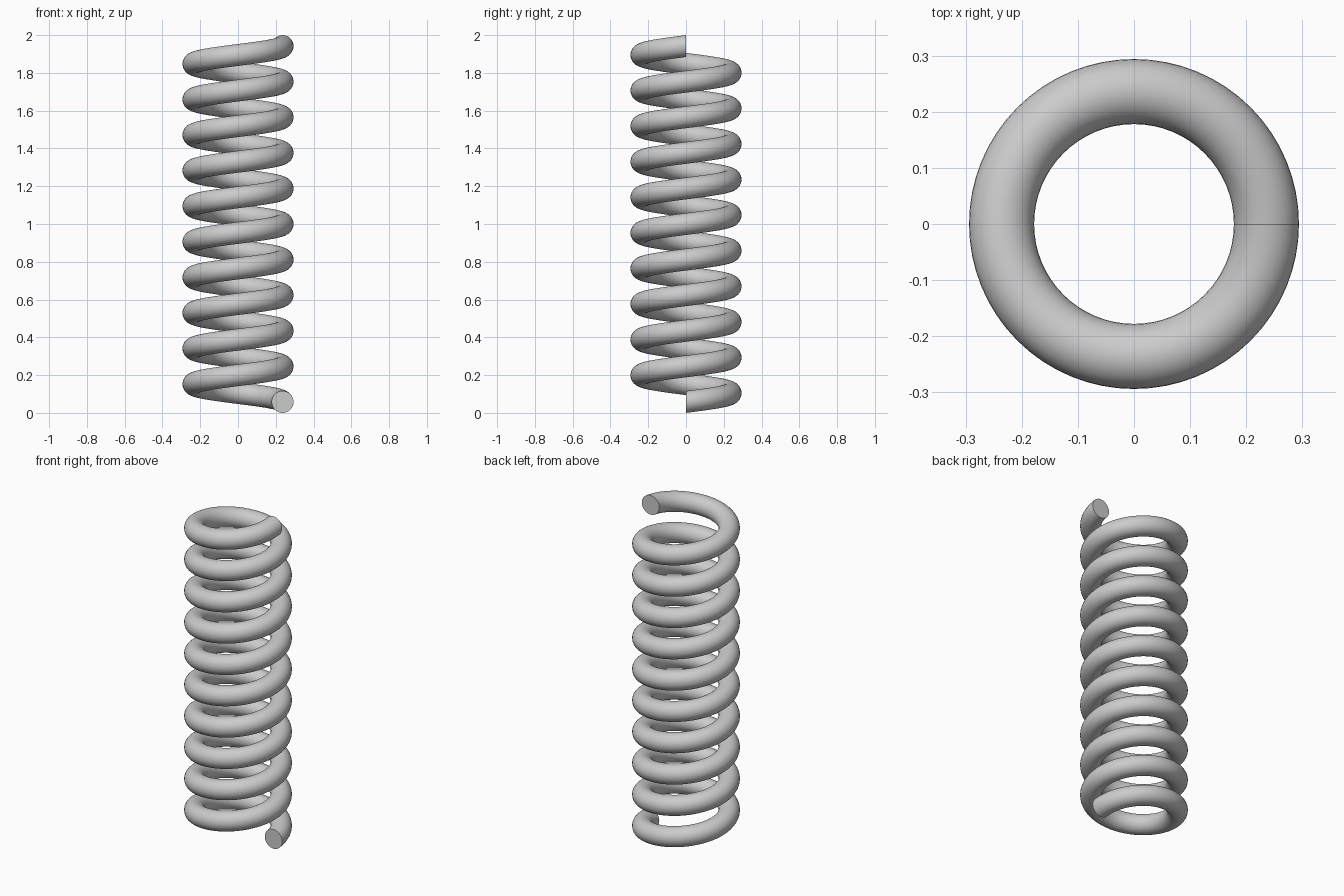
import bpy, bmesh
from math import cos, sin, tau, radians

cube = bpy.data.objects.get("Cube")
if cube:
    bpy.data.objects.remove(cube, do_unlink=True)

COIL_RADIUS = 0.236
WIRE_RADIUS = 0.058
HEIGHT = 2.0
TURNS = 10
STEPS = 64      # rings per turn
SIDES = 32      # points around the wire

# Plain grey metal
grey = bpy.data.materials.new("grey_metal")
grey.use_nodes = True
colour = (0.6, 0.6, 0.6, 1)
grey.diffuse_color = colour
grey.node_tree.nodes["Principled BSDF"].inputs["Base Color"].default_value = colour


def wire_ring(bm, t):
    """Upright circle of wire at fraction t along the helix."""
    a = tau * TURNS * t
    z = WIRE_RADIUS + (HEIGHT - 2 * WIRE_RADIUS) * t
    ring = []
    for i in range(SIDES):
        b = tau * i / SIDES
        r = COIL_RADIUS + WIRE_RADIUS * cos(b)
        ring.append(bm.verts.new((r * cos(a), r * sin(a), z + WIRE_RADIUS * sin(b))))
    return ring


# Coil: rings swept up the helix, closed by a flat cap at each end
bm = bmesh.new()
count = TURNS * STEPS
rings = [wire_ring(bm, i / count) for i in range(count + 1)]
for low, high in zip(rings, rings[1:]):
    for i in range(SIDES):
        j = (i + 1) % SIDES
        bm.faces.new((low[i], low[j], high[j], high[i]))
bm.faces.new(rings[0])
bm.faces.new(rings[-1])
bmesh.ops.recalc_face_normals(bm, faces=bm.faces[:])

mesh = bpy.data.meshes.new("coil_spring")
bm.to_mesh(mesh)
bm.free()
mesh.materials.append(grey)
spring = bpy.data.objects.new("coil_spring", mesh)
bpy.context.collection.objects.link(spring)

# Smooth wire with crisp cap edges
bpy.ops.object.select_all(action='DESELECT')
spring.select_set(True)
bpy.context.view_layer.objects.active = spring
bpy.ops.object.shade_smooth_by_angle(angle=radians(40))
